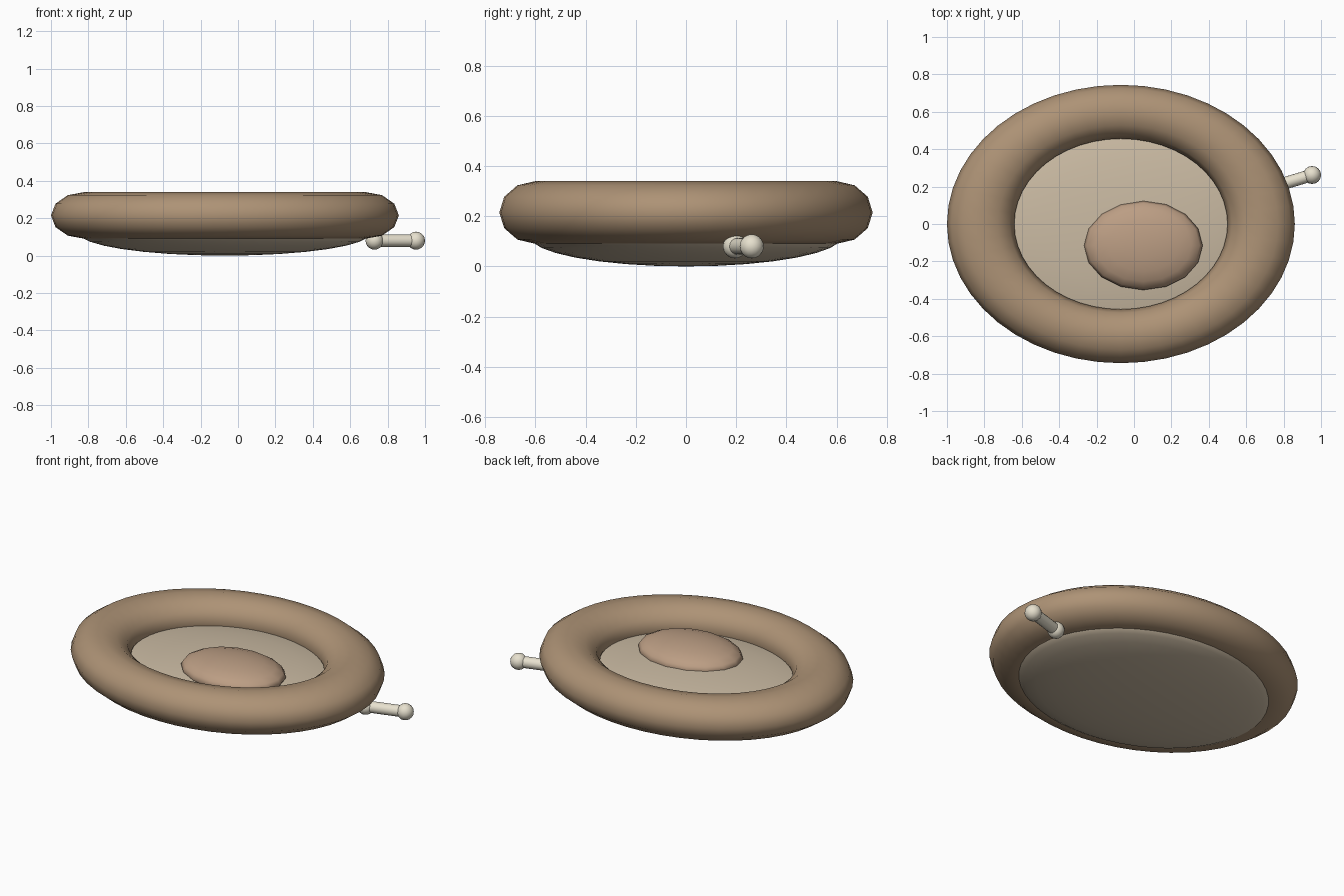
import bpy, math
from mathutils import Vector

if "Cube" in bpy.data.objects:
    bpy.data.objects.remove(bpy.data.objects["Cube"])


def finish(name, mat, scale=(1, 1, 1)):
    o = bpy.context.object
    o.name = name
    o.scale = scale
    bpy.ops.object.transform_apply(location=False, rotation=True, scale=True)
    o.data.materials.append(mat)
    bpy.ops.object.shade_smooth()
    return o


def material(name, rgb):
    m = bpy.data.materials.new(name)
    m.diffuse_color = (*rgb, 1)
    m.use_nodes = True
    m.node_tree.nodes["Principled BSDF"].inputs["Base Color"].default_value = m.diffuse_color
    return m


def ball(name, loc, size, mat, seg, rings):
    bpy.ops.mesh.primitive_uv_sphere_add(segments=seg, ring_count=rings, radius=1, location=loc)
    return finish(name, mat, size)


rim_mat = material("rim_brown", (0.42, 0.29, 0.18))
base_mat = material("cushion_tan", (0.60, 0.50, 0.37))
pillow_mat = material("pillow_rose", (0.50, 0.34, 0.23))
bone_mat = material("bone_cream", (0.80, 0.75, 0.62))

# Padded oval rim
bpy.ops.mesh.primitive_torus_add(major_radius=0.75, minor_radius=0.18, major_segments=48,
                                 minor_segments=12, location=(-0.07, 0, 0.215))
finish("bed_rim", rim_mat, (1, 0.8, 0.125 / 0.18))

# Shallow base cushion and the small pillow resting on it
ball("base_cushion", (-0.07, 0, 0.12), (0.78, 0.624, 0.12), base_mat, 48, 16)
ball("pillow", (0.05, -0.115, 0.235), (0.317, 0.238, 0.08), pillow_mat, 16, 10)

# Toy bone: shaft with a knob at each end
ends = [Vector((0.73, 0.195, 0.08)), Vector((0.952, 0.262, 0.08))]
for i, p in enumerate(ends):
    ball(f"bone_knob_{i + 1}", p, (0.048,) * 3, bone_mat, 16, 10)
d = ends[1] - ends[0]
bpy.ops.mesh.primitive_cylinder_add(vertices=16, radius=0.033, depth=d.length,
                                    location=(ends[0] + ends[1]) / 2,
                                    rotation=(0, math.pi / 2, math.atan2(d.y, d.x)))
finish("bone_shaft", bone_mat)
bpy.ops.object.shade_smooth_by_angle(angle=math.radians(40))
